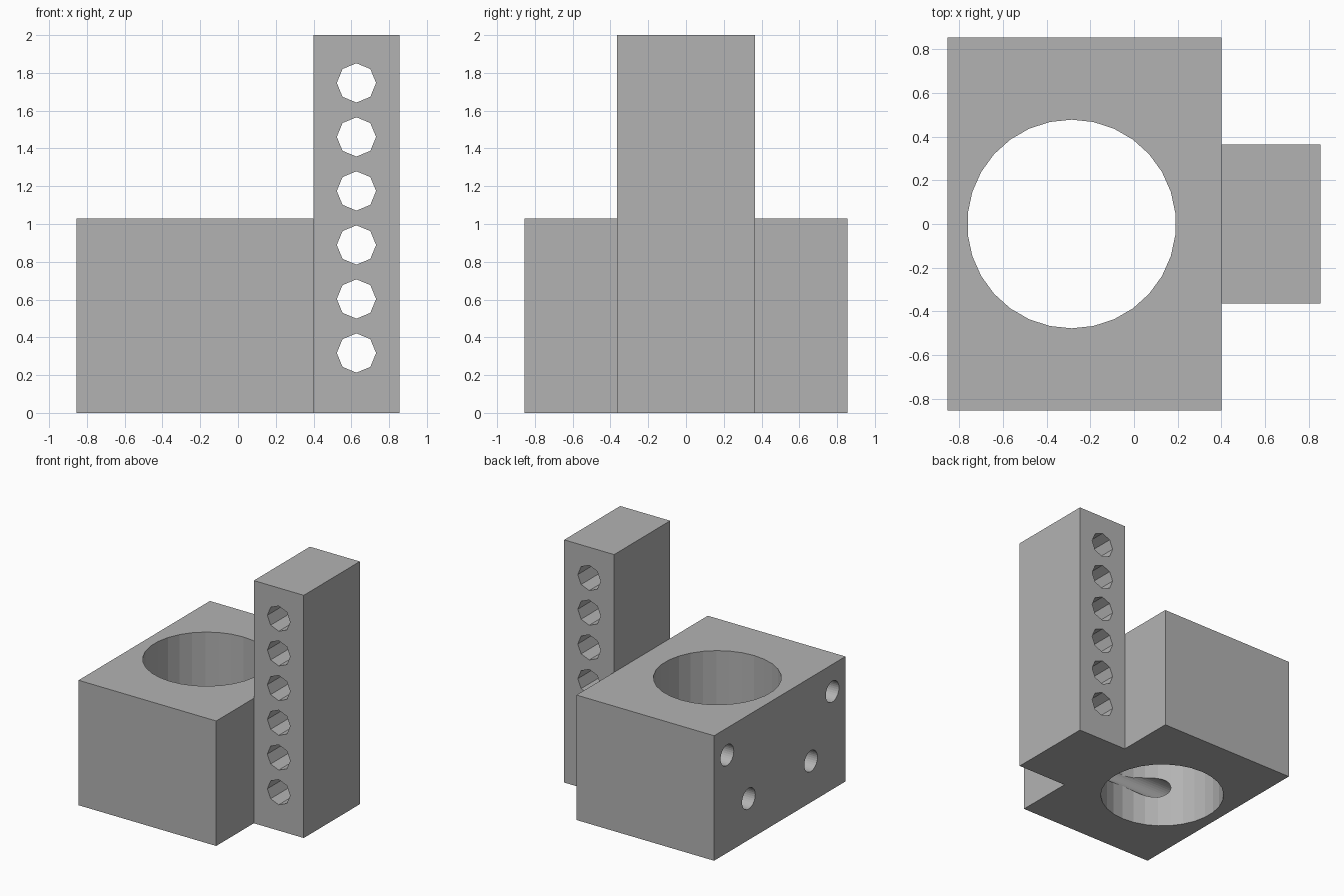
import bpy
from math import pi

if "Cube" in bpy.data.objects:
    bpy.data.objects.remove(bpy.data.objects["Cube"], do_unlink=True)

GREY = (0.45, 0.45, 0.45, 1)
grey = bpy.data.materials.new("plain grey")
grey.use_nodes = True
grey.diffuse_color = GREY
grey.node_tree.nodes["Principled BSDF"].inputs["Base Color"].default_value = GREY


def box(name, low, high):
    centre = [(a + b) / 2 for a, b in zip(low, high)]
    bpy.ops.mesh.primitive_cube_add(size=1, location=centre)
    ob = bpy.context.object
    ob.name = name
    ob.scale = [b - a for a, b in zip(low, high)]
    bpy.ops.object.transform_apply(location=False, rotation=False, scale=True)
    ob.data.materials.append(grey)
    return ob


def drill(target, name, sides, radius, depth, centre, rotation=(0, 0, 0)):
    """Cut a round hole and remove the cutter."""
    bpy.ops.mesh.primitive_cylinder_add(vertices=sides, radius=radius, depth=depth,
                                        location=centre, rotation=rotation)
    cutter = bpy.context.object
    cutter.name = name
    cutter.hide_render = True
    cutter.data.materials.append(grey)
    mod = target.modifiers.new(name, "BOOLEAN")
    mod.operation = "DIFFERENCE"
    mod.solver = "EXACT"
    mod.object = cutter
    bpy.context.view_layer.objects.active = target
    bpy.ops.object.modifier_apply(modifier=mod.name)
    bpy.data.objects.remove(cutter, do_unlink=True)


# Main block with a vertical bore
block = box("bored_block", (-0.855, -0.855, 0), (0.4, 0.855, 1.03))
drill(block, "bore", 30, 0.478, 3, (-0.286, 0, 0.5))

# Blind holes in the side; the lower pair grazes the bore
for side in (-1, 1):
    for y, z in ((0.685, 0.806), (0.405, 0.34)):
        drill(block, "side_hole", 32, 0.086, 1.0, (-0.5, side * y, z), (0, pi / 2, 0))

# Upright bar with a row of eight-sided through holes
bar = box("upright_bar", (0.4, -0.365, 0), (0.855, 0.365, 2))
for i in range(6):
    drill(bar, "bar_hole", 8, 0.104, 2, (0.627, 0, 0.317 + 0.286 * i), (pi / 2, 0, 0))
